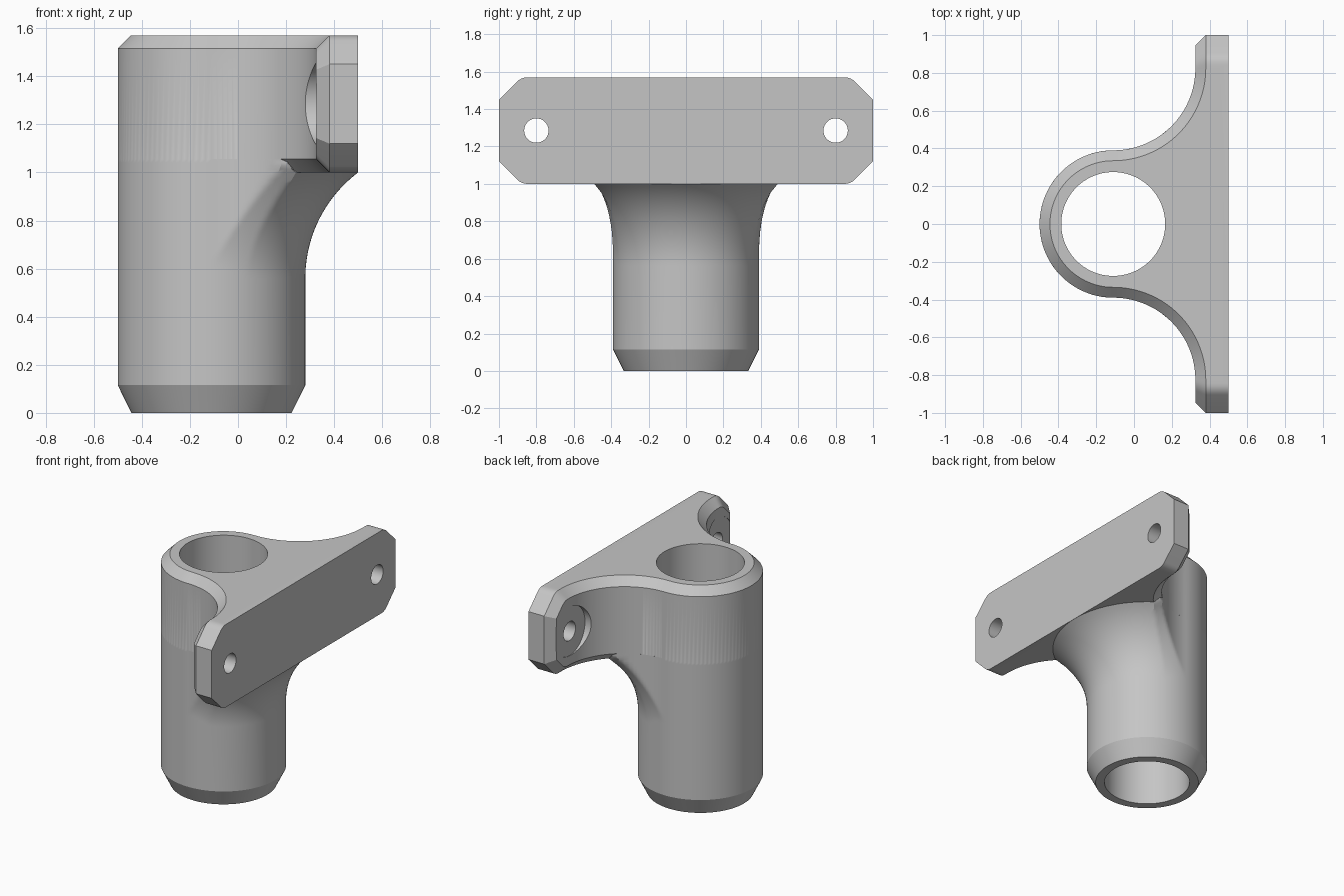
import bpy, bmesh
from math import sin, cos, pi, sqrt, hypot, radians
from mathutils import Matrix

AXIS = -0.11              # tube centre in x
TUBE, BORE = 0.39, 0.275  # tube radii
CURVE = 0.435             # side fillet radius
CURVE_Y = TUBE + CURVE
LOW, TOP, CH = 1.0, 1.57, 0.055
UNDER, UNDER_Z = 0.55, 0.56   # fillet below the plate
REACH = 0.6095
SEG = 96

cube = bpy.data.objects.get("Cube")
if cube:
    bpy.data.objects.remove(cube, do_unlink=True)

grey = bpy.data.materials.new("plain_grey")
grey.use_nodes = True
colour = (0.56, 0.56, 0.56, 1)
grey.diffuse_color = colour
grey.node_tree.nodes["Principled BSDF"].inputs["Base Color"].default_value = colour


def make_object(name, bm):
    bmesh.ops.recalc_face_normals(bm, faces=bm.faces)
    mesh = bpy.data.meshes.new(name)
    bm.to_mesh(mesh)
    bm.free()
    mesh.materials.append(grey)
    obj = bpy.data.objects.new(name, mesh)
    bpy.context.collection.objects.link(obj)
    return obj


def loft(name, rings):
    """Closed solid through rings of equal point count."""
    bm = bmesh.new()
    rows = [[bm.verts.new(p) for p in ring] for ring in rings]
    n = len(rows[0])
    for a, b in zip(rows, rows[1:]):
        for i in range(n):
            j = (i + 1) % n
            bm.faces.new((a[i], a[j], b[j], b[i]))
    bm.faces.new(rows[0])
    bm.faces.new(rows[-1])
    return make_object(name, bm)


def cylinder(name, radius, depth, matrix):
    bm = bmesh.new()
    bmesh.ops.create_cone(bm, cap_ends=True, segments=SEG, radius1=radius,
                          radius2=radius, depth=depth, matrix=matrix)
    return make_object(name, bm)


def combine(target, other, operation):
    mod = target.modifiers.new(operation, "BOOLEAN")
    mod.operation, mod.solver, mod.object = operation, "EXACT", other
    bpy.context.view_layer.objects.active = target
    bpy.ops.object.modifier_apply(modifier=mod.name)
    bpy.data.objects.remove(other, do_unlink=True)


# Web: tube outline flowing into the plate, chamfered at top and bottom
def web_ring(z, inset):
    half = SEG // 2
    pts = []
    for i in range(half + 1):
        a = pi / 2 + pi * i / half
        pts.append((AXIS + (TUBE - inset) * cos(a), (TUBE - inset) * sin(a)))
    r = CURVE + inset
    side = []
    for i in range(1, 33):
        a = pi / 2 * (1 - i / 32)
        side.append((AXIS + r * cos(a), r * sin(a) - CURVE_Y))
    side.append((0.45, -CURVE_Y))
    pts += side + [(x, -y) for x, y in reversed(side)]
    return [(x, y, z) for x, y in pts]


bracket = loft("bracket", [web_ring(LOW, CH), web_ring(LOW + CH, 0),
                           web_ring(TOP - CH, 0), web_ring(TOP, CH)])


# Plate: clipped bar with a chamfered front rim
def plate_ring(x, inset):
    k = inset * 0.414
    quarter = [(1 - inset, 0.165 - k)]
    cy, cz, t = 0.88 - k, 0.285 - inset, 0.035
    p, q = (cy + t * 0.707, cz - t * 0.707), (cy - t, cz)
    for i in range(6):
        u = i / 5
        w = ((1 - u) ** 2, 2 * u * (1 - u), u * u)
        quarter.append((w[0] * p[0] + w[1] * cy + w[2] * q[0],
                        w[0] * p[1] + w[1] * cz + w[2] * q[1]))
    upper = quarter + [(-y, z) for y, z in reversed(quarter)]
    loop = upper + [(y, -z) for y, z in reversed(upper)]
    return [(x, y, z + (LOW + TOP) / 2) for y, z in loop]


plate = loft("mounting_plate", [plate_ring(0.5, 0), plate_ring(0.38, 0),
                                plate_ring(0.325, CH)])


# Lower tube: flares under the plate, trimmed by the chamfered side outline
def flare_radius(angle, z):
    c, s = cos(angle), abs(sin(angle))
    if z <= UNDER_Z or c <= 0.001:
        return TUBE

    def solid(r):
        under = UNDER_Z + sqrt(UNDER ** 2 - (UNDER - r + TUBE) ** 2)
        edge = hypot(r * c, CURVE_Y - r * s) - CURVE
        return edge >= 0 and z >= under and z - under + edge >= CH

    lo, hi = TUBE, REACH if z <= LOW else REACH - 0.01
    if solid(hi):
        return hi
    for _ in range(30):
        mid = (lo + hi) / 2
        lo, hi = (mid, hi) if solid(mid) else (lo, mid)
    return lo


def tube_ring(z, radius=None):
    ring = []
    for i in range(SEG * 2):
        a = pi * i / SEG
        # keep facets aligned with the web on the round side
        r = radius or flare_radius(a, z)
        ring.append((AXIS + r * cos(a), r * sin(a), z))
    return ring


SEG *= 2
bracket_web = bracket
SEG //= 2
levels = [0.115, UNDER_Z] + [UNDER_Z + (LOW - UNDER_Z) * i / 30 for i in range(1, 31)]
levels += [LOW + CH * i / 4 for i in range(1, 5)]
lower = loft("lower_tube", [tube_ring(0, 0.333)] + [tube_ring(z) for z in levels]
             + [tube_ring(1.2, 0.35)])

combine(bracket, plate, "UNION")
combine(bracket, lower, "UNION")

# Bore, screw holes and their clearance pockets
combine(bracket, cylinder("bore", BORE, 4, Matrix.Translation((AXIS, 0, 1))), "DIFFERENCE")
turn = Matrix.Rotation(radians(90), 4, "Y")
for y in (-0.8, 0.8):
    mid = (LOW + TOP) / 2
    hole = cylinder("screw_hole", 0.065, 0.6, Matrix.Translation((0.4, y, mid)) @ turn)
    combine(bracket, hole, "DIFFERENCE")
    pocket = cylinder("pocket", 0.168, 0.3, Matrix.Translation((0.177, y, mid)) @ turn)
    combine(bracket, pocket, "DIFFERENCE")

bpy.ops.object.select_all(action="DESELECT")
bracket.select_set(True)
bpy.context.view_layer.objects.active = bracket
bpy.ops.object.shade_smooth_by_angle(angle=radians(25))
